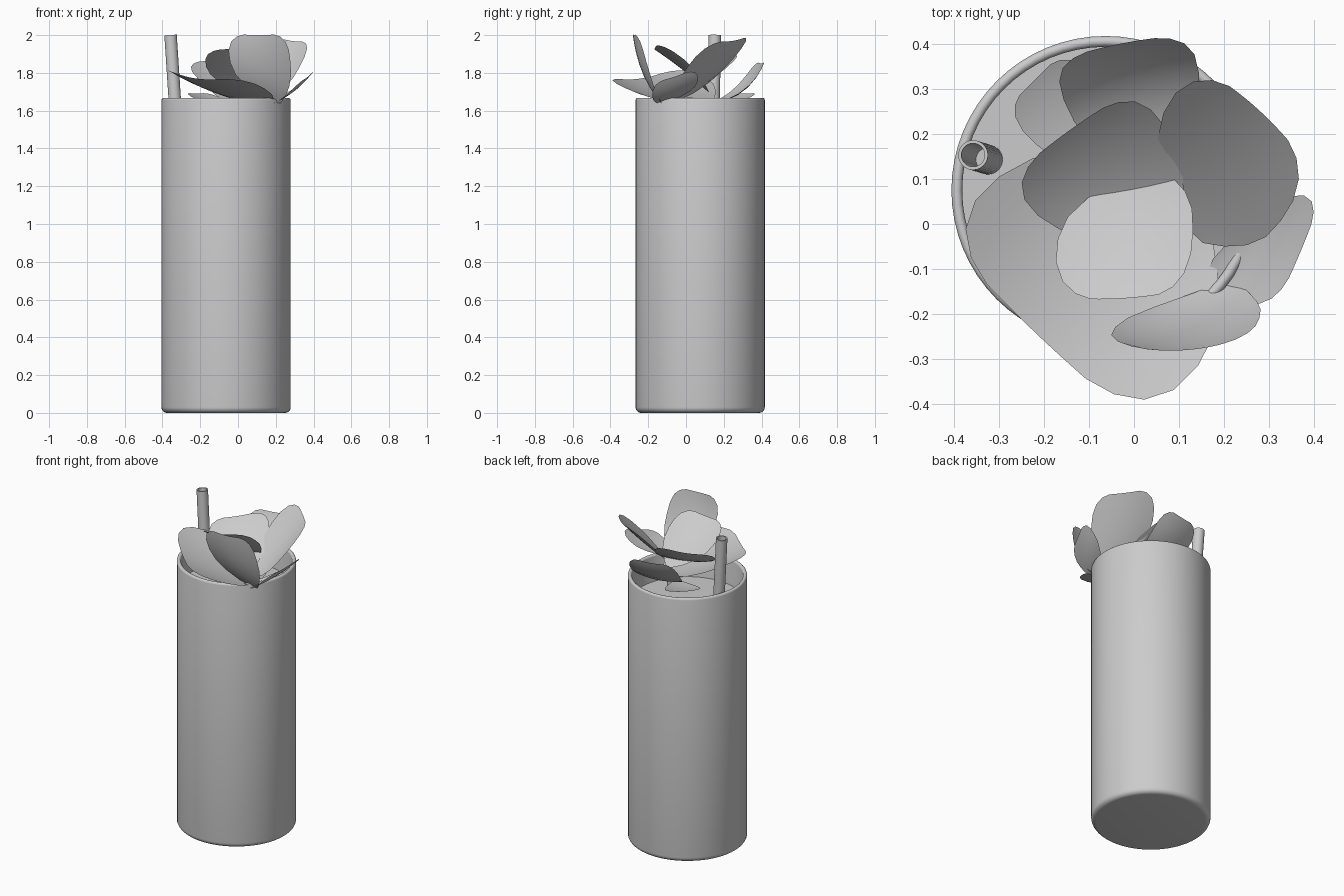
import bpy, bmesh, math
from mathutils import Vector

cube = bpy.data.objects.get("Cube")
if cube:
    bpy.data.objects.remove(cube)

GREY = (0.6, 0.6, 0.6, 1)
grey = bpy.data.materials.new("plain_grey")
grey.use_nodes = True
grey.diffuse_color = GREY
grey.node_tree.nodes["Principled BSDF"].inputs["Base Color"].default_value = GREY


def finish(name, bm, angle=40):
    mesh = bpy.data.meshes.new(name)
    bm.to_mesh(mesh)
    bm.free()
    obj = bpy.data.objects.new(name, mesh)
    bpy.context.collection.objects.link(obj)
    mesh.materials.append(grey)
    bpy.ops.object.select_all(action="DESELECT")
    obj.select_set(True)
    bpy.context.view_layer.objects.active = obj
    bpy.ops.object.shade_smooth_by_angle(angle=math.radians(angle))
    return obj


def lathe(name, profile, origin, steps=64):
    """Spin a (radius, height) profile about a vertical axis."""
    bm = bmesh.new()
    verts = [bm.verts.new((r, 0, z)) for r, z in profile]
    edges = [bm.edges.new(pair) for pair in zip(verts, verts[1:])]
    bmesh.ops.spin(bm, geom=verts + edges, axis=(0, 0, 1), cent=(0, 0, 0),
                   angle=math.tau, steps=steps)
    bmesh.ops.remove_doubles(bm, verts=bm.verts, dist=1e-5)
    bmesh.ops.recalc_face_normals(bm, faces=bm.faces)
    obj = finish(name, bm)
    obj.location = origin
    return obj


def arc(r, z, radius, start, end, count=6):
    """Points of a rounded corner in a profile."""
    angles = [math.radians(start + (end - start) * i / count) for i in range(count + 1)]
    return [(r + radius * math.cos(a), z + radius * math.sin(a)) for a in angles]


# Tall glass with a rounded foot and lip, and the drink inside it
CENTRE = (-0.063, 0.075, 0)
R, TOP = 0.342, 1.668
lathe("glass", [(0, 0)] + arc(R - 0.03, 0.03, 0.03, -90, 0)
      + arc(R - 0.012, TOP - 0.012, 0.012, 0, 180)
      + [(R - 0.024, 0.05), (0, 0.05)], CENTRE)
lathe("drink_surface", [(0, 1.5), (R - 0.024, 1.5)], CENTRE)

# Hollow straw leaning slightly
straw = lathe("straw", [(0.026, -1.85), (0.033, -1.85), (0.033, 0),
                        (0.026, 0), (0.026, -1.85)], (-0.357, 0.153, 2), 32)
lean = Vector((-0.065, 0.02, 1))
straw.rotation_euler = lean.to_track_quat("Z", "Y").to_euler()

# Width of a leaf along its length, as (position, share of the half width)
OUTLINE = [(0, 0.1), (0.12, 0.42), (0.28, 0.72), (0.45, 0.92), (0.62, 1),
           (0.78, 1), (0.9, 0.9), (0.97, 0.72), (1, 0.5)]


def leaf(name, base, mid, tip, half, cup):
    """Curved sheet through base, mid and tip, with sides raised by cup."""
    base, mid, tip, half = map(Vector, (base, mid, tip, half))
    control = 2 * mid - (base + tip) / 2
    up = half.cross(tip - base).normalized()
    if up.z < 0:
        up.negate()
    bm = bmesh.new()
    rows = []
    for t, w in OUTLINE:
        c = base * (1 - t) ** 2 + control * 2 * t * (1 - t) + tip * t * t
        rows.append([bm.verts.new(c + half * w * v + up * cup * (w * v) ** 2)
                     for v in (i / 4 for i in range(-4, 5))])
    for a, b in zip(rows, rows[1:]):
        for i in range(len(a) - 1):
            bm.faces.new((a[i], a[i + 1], b[i + 1], b[i]))
    bmesh.ops.recalc_face_normals(bm, faces=bm.faces)
    return finish(name, bm, 60)


# Sprig of broad leaves fanning out of the glass
leaf("front_right_leaf", (0.12, 0.1, 1.63), (-0.05, -0.07, 1.68),
     (-0.22, -0.24, 1.77), (0.22, -0.21, -0.03), 0.05)
leaf("front_leaf", (0.21, -0.13, 1.64), (0.13, -0.23, 1.8),
     (0.11, -0.28, 2), (0.16, 0.01, 0), 0.03)
leaf("left_leaf", (0.17, -0.09, 1.65), (0.28, -0.06, 1.69),
     (0.37, -0.06, 1.78), (0.05, 0.12, 0.04), 0.01)
leaf("back_left_leaf", (0.14, -0.03, 1.66), (0.19, 0.11, 1.79),
     (0.28, 0.25, 1.97), (0.13, -0.12, -0.02), 0.03)
leaf("back_leaf", (0.04, 0.08, 1.63), (0, 0.28, 1.69),
     (-0.03, 0.4, 1.85), (0.15, 0.03, 0), 0.02)
leaf("low_back_leaf", (0, 0.1, 1.62), (-0.12, 0.22, 1.64),
     (-0.22, 0.32, 1.69), (0.07, 0.07, 0), 0.01)
leaf("inner_right_leaf", (0.09, -0.03, 1.68), (-0.05, 0.1, 1.76),
     (-0.14, 0.21, 1.87), (0.14, 0.1, 0.03), 0.02)
leaf("inner_front_leaf", (0.04, 0.12, 1.7), (-0.01, 0, 1.81),
     (-0.02, -0.165, 1.93), (0.15, 0.01, 0.02), 0.02)

# Leafy stem down into the drink
stem = lathe("stem", [(0, -0.3), (0.015, -0.3), (0.015, 0.02), (0, 0.02)],
             (0.1, 0.02, 1.65), 12)
